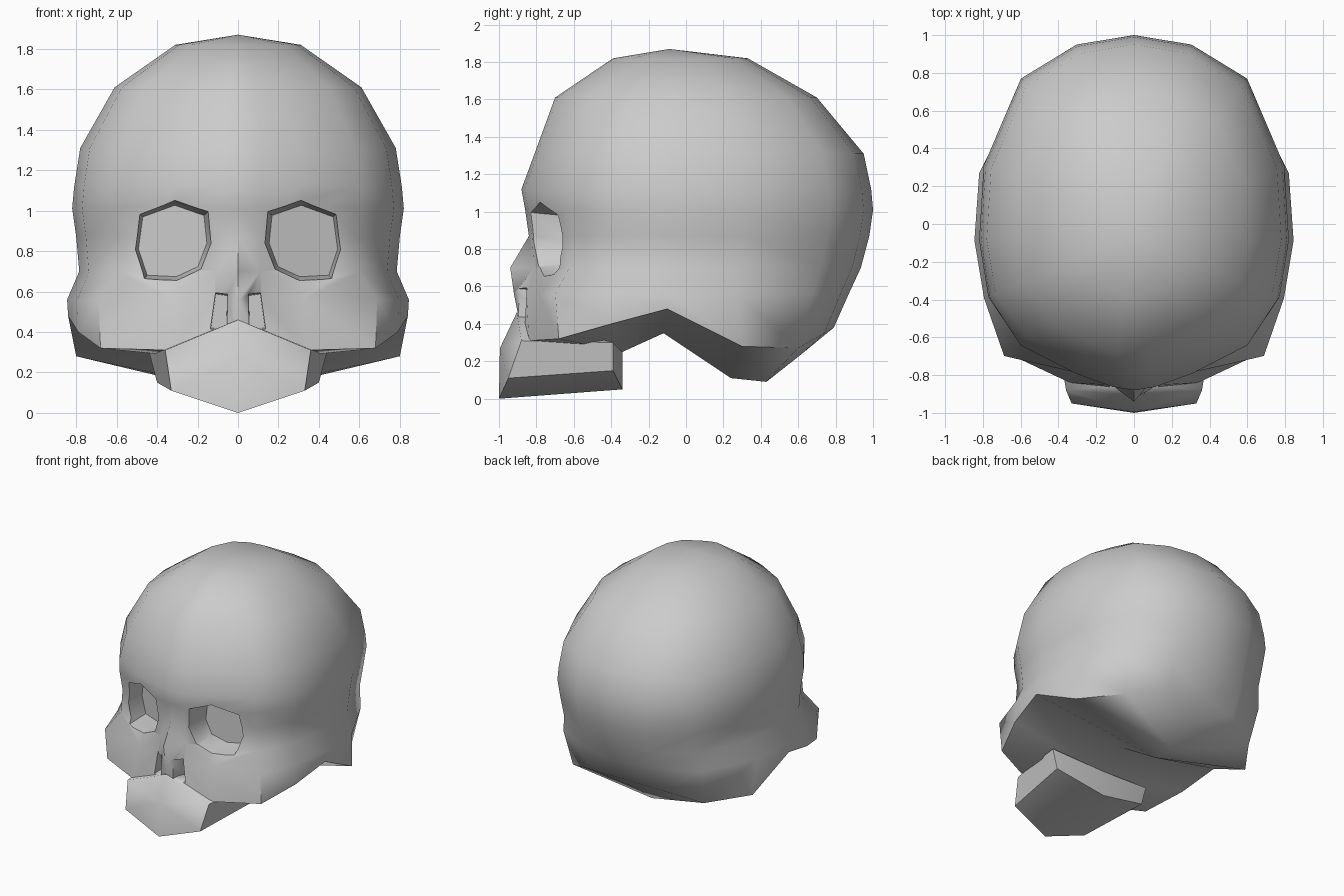
import bpy, bmesh, math

if "Cube" in bpy.data.objects:
    bpy.data.objects.remove(bpy.data.objects["Cube"])


def loft(name, rows, closed=False, cap=False):
    """Skin rows of points on the +x side, then mirror across x and weld."""
    bm = bmesh.new()
    n = len(rows[0])
    for side in (1, -1):
        grid = [[bm.verts.new((side * x, y, z)) for x, y, z in row] for row in rows]
        for a, b in zip(grid, grid[1:]):
            for i in range(n if closed else n - 1):
                j = (i + 1) % n
                bm.faces.new((a[i], a[j], b[j], b[i]))
        if cap:
            bm.faces.new(grid[0])
            bm.faces.new(grid[-1])
    bmesh.ops.remove_doubles(bm, verts=bm.verts, dist=0.0005)
    bmesh.ops.recalc_face_normals(bm, faces=bm.faces)
    me = bpy.data.meshes.new(name)
    bm.to_mesh(me)
    bm.free()
    ob = bpy.data.objects.new(name, me)
    bpy.context.collection.objects.link(ob)
    return ob


def activate(ob):
    bpy.ops.object.select_all(action='DESELECT')
    ob.select_set(True)
    bpy.context.view_layer.objects.active = ob


def smooth(ob, degrees):
    activate(ob)
    bpy.ops.object.shade_smooth_by_angle(angle=math.radians(degrees))


def carve(ob, name, outline, shrink, back, splay):
    """Cut a tapering hollow with the given x/z outline into both sides."""
    cx = sum(p[0] for p in outline) / len(outline)
    cz = sum(p[1] for p in outline) / len(outline)
    front = [(x, -1.2, z) for x, z in outline]
    rear = [(cx + (x - cx) * shrink, back + (x - cx) * splay, cz + (z - cz) * shrink)
            for x, z in outline]
    cutter = loft(name, [front, rear], closed=True, cap=True)
    cutter.hide_render = True
    mod = ob.modifiers.new(name, 'BOOLEAN')
    mod.operation = 'DIFFERENCE'
    mod.solver = 'EXACT'
    mod.object = cutter
    activate(ob)
    bpy.ops.object.modifier_apply(modifier=name)
    bpy.data.objects.remove(cutter)


# Cranium and face: half outline seen from above, front to back
plan = [(0, -1), (.14, -.98), (.38, -.9), (.74, -.73), (.94, -.45), (1, -.1),
        (.97, .31), (.73, .77), (.37, .95), (0, 1)]
# Rings: height, half width, front depth, back depth, midline front, cheek push
levels = [(1.82, .31, .39, .33, -.39, 1), (1.61, .61, .70, .70, -.70, 1),
          (1.31, .78, .81, .95, -.81, 1), (1.12, .81, .88, .99, -.88, 1),
          (1.01, .82, .86, 1.0, -.86, 1), (.87, .80, .84, .98, -.84, 1),
          (.70, .785, .83, .935, -.94, 1.03), (.56, .845, .87, .87, -.92, 1.1)]
rows = [[(0, -.09, 1.87)] * len(plan)]
for z, w, front, back, mid, cheek in levels:
    ring = []
    for i, (px, py) in enumerate(plan):
        k = cheek if i == 3 else 1
        y = mid if i == 0 else py * (front if py < 0 else back) * k
        ring.append((px * w * k, y, z))
    rows.append(ring)
# Lower rim under the cheeks and around the back, then the base midline
rows.append([(0, -.87, .31), (.12, -.87, .31), (.34, -.84, .31), (.68, -.68, .32),
             (.79, -.4, .4), (.84, -.1, .48), (.80, .3, .28), (.58, .6, .27),
             (.3, .74, .35), (0, .79, .38)])
rows.append([(0, y, z) for y, z in
             [(-.83, .29), (-.78, .28), (-.68, .27), (-.5, .26), (-.34, .25),
              (-.12, .35), (.24, .11), (.43, .09), (.62, .24), (.79, .38)]])
skull = loft("cranium_and_face", rows)

# Eye sockets
carve(skull, "eye_socket",
      [(.31, 1.10), (.11, 1.03), (.09, .84), (.15, .68), (.30, .61), (.50, .62),
       (.56, .80), (.53, 1.02)], .72, -.57, .25)
# Nostrils
carve(skull, "nostril", [(.045, .60), (.115, .61), (.145, .40), (.05, .39)], .8, -.74, 0)
smooth(skull, 48)

# Upper jaw: a tapering block with a keeled underside
jaw = loft("upper_jaw", [
    [(0, -.905, .46), (.10, -.86, .42), (.24, -.6, .36), (0, -.4, .36)],
    [(0, -.995, .27), (.36, -.88, .31), (.44, -.39, .30), (0, -.34, .25)],
    [(0, -1, 0), (.33, -.95, .11), (.40, -.39, .15), (0, -.34, .05)]], cap=True)
smooth(jaw, 55)
